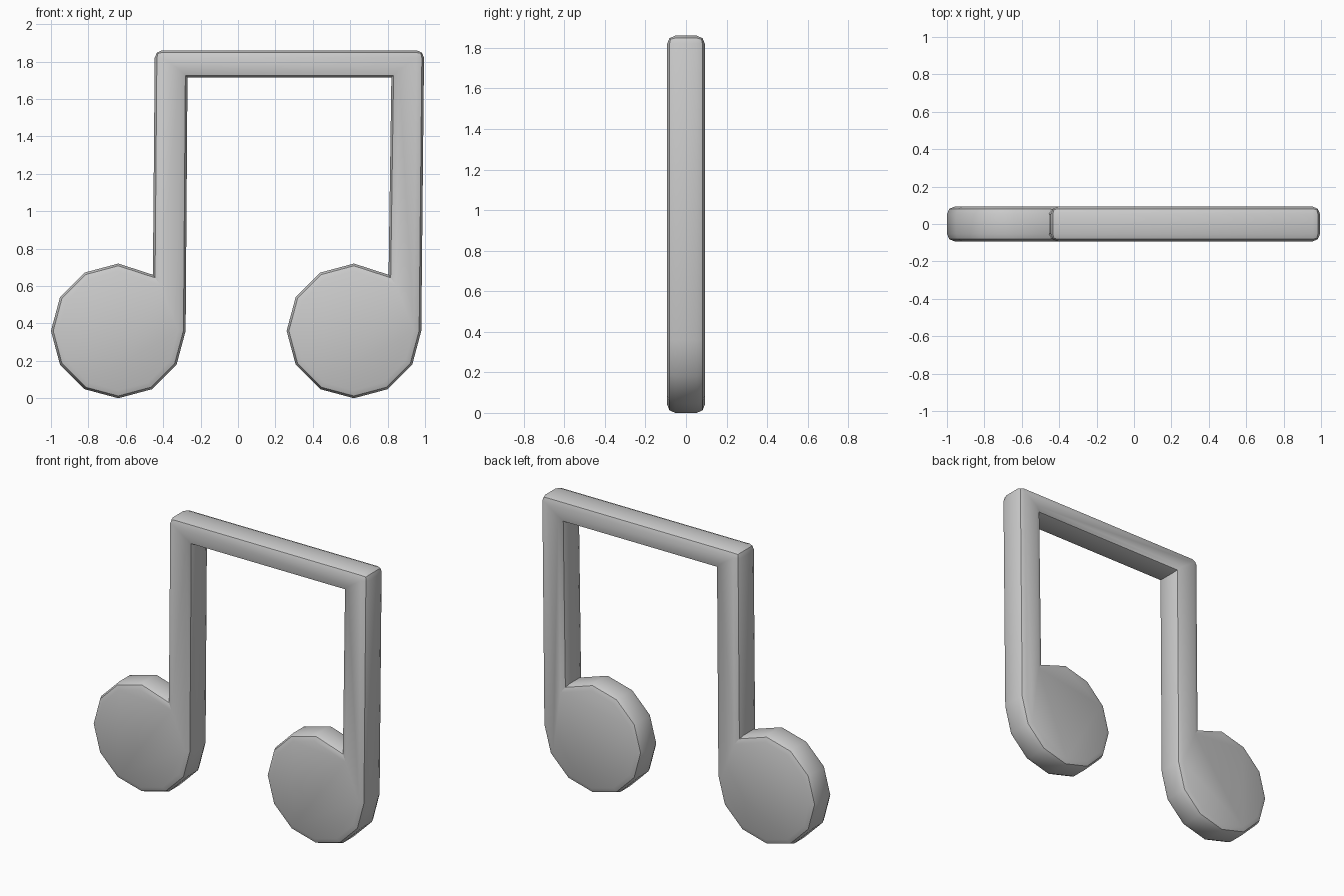
import bpy, bmesh, math

if "Cube" in bpy.data.objects:
    bpy.data.objects.remove(bpy.data.objects["Cube"])

R = 0.36           # note head radius
HALF = 0.093       # half thickness
TOP, INNER = 1.86, 1.715
CX = (-0.64, 0.62) # note head centres


def head(cx):
    # 12-sided head, counter-clockwise from stem's left joint to stem's right joint
    return [(cx + R * math.cos(math.radians(a)), R + R * math.sin(math.radians(a)))
            for a in range(90, 361, 30)]


# Outline: left head, inside of the frame, right head, outside of the frame
left, right = CX
outline = [(left + 0.185, 0.66)] + head(left)
outline += [(left + 0.37, INNER), (right + 0.20, INNER)]
outline += [(right + 0.185, 0.66)] + head(right)
outline += [(right + 0.375, TOP), (left + 0.195, TOP)]

# Extrude the outline through the thickness
bm = bmesh.new()
front = bm.faces.new([bm.verts.new((x, -HALF, z)) for x, z in outline])
ext = bmesh.ops.extrude_face_region(bm, geom=[front], use_keep_orig=True)
new_verts = [v for v in ext["geom"] if isinstance(v, bmesh.types.BMVert)]
bmesh.ops.translate(bm, verts=new_verts, vec=(0, 2 * HALF, 0))
bmesh.ops.recalc_face_normals(bm, faces=bm.faces)

# Round both rims and the two upper outer corners
rims = [e for e in bm.edges
        if abs(e.verts[0].co.y - e.verts[1].co.y) < 1e-4
        or min(v.co.z for v in e.verts) > TOP - 0.01]
bmesh.ops.bevel(bm, geom=rims, offset=0.04, offset_type='OFFSET', segments=2,
                profile=0.5, affect='EDGES', clamp_overlap=True)
bmesh.ops.recalc_face_normals(bm, faces=bm.faces)

mesh = bpy.data.meshes.new("music_note")
bm.to_mesh(mesh)
bm.free()
note = bpy.data.objects.new("music_note", mesh)
bpy.context.collection.objects.link(note)

# Smooth shading with the rim crease kept sharp
bpy.context.view_layer.objects.active = note
note.select_set(True)
bpy.ops.object.shade_smooth_by_angle(angle=math.radians(35))
